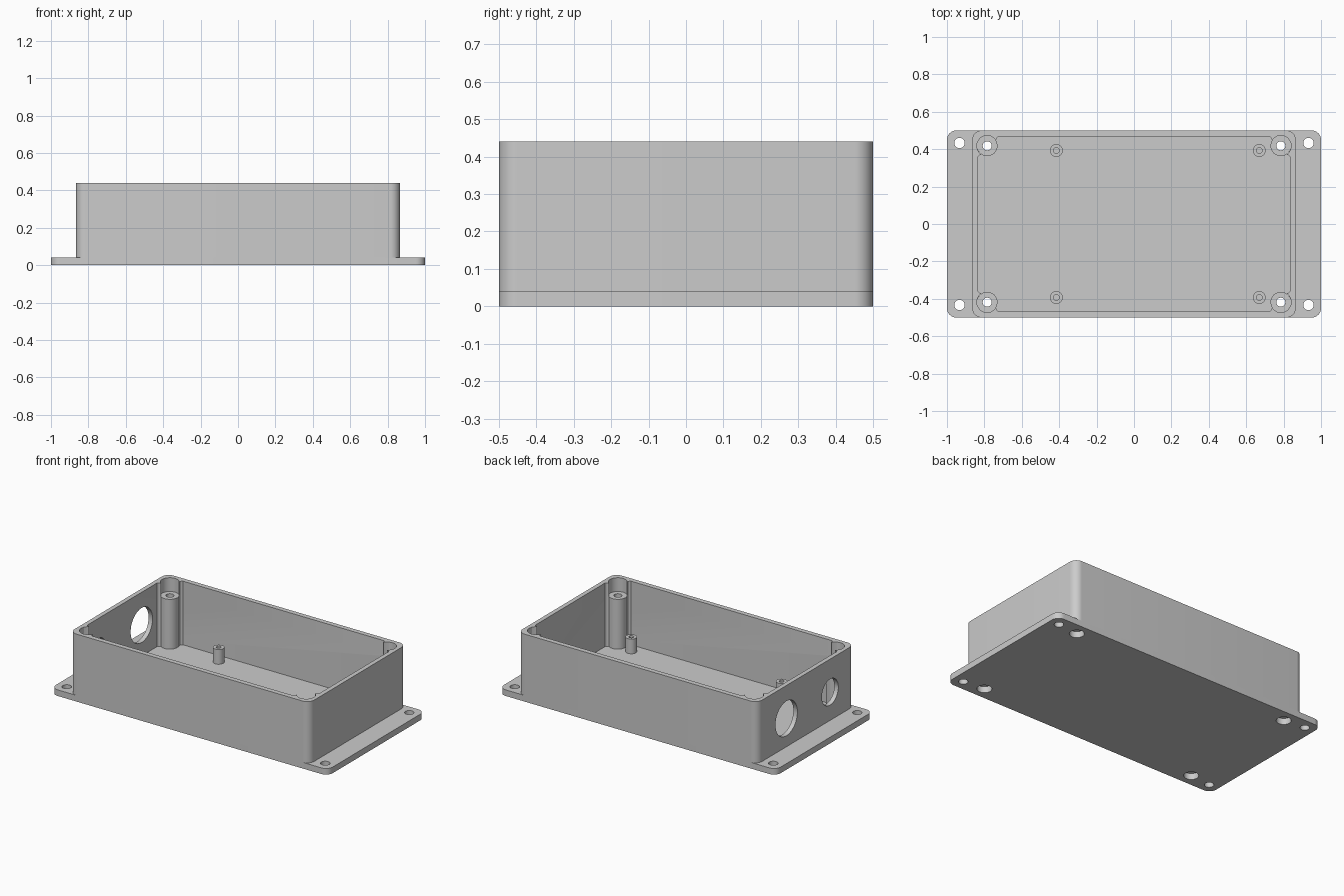
import bpy, bmesh
from math import cos, sin, pi, radians
from mathutils import Matrix

cube = bpy.data.objects.get("Cube")
if cube:
    bpy.data.objects.remove(cube, do_unlink=True)

grey = bpy.data.materials.new("plain grey")
grey.use_nodes = True
grey.diffuse_color = (0.6, 0.6, 0.6, 1)
grey.node_tree.nodes["Principled BSDF"].inputs["Base Color"].default_value = (0.6, 0.6, 0.6, 1)

# Main dimensions
HEIGHT, PLATE, FLOOR = 0.44, 0.04, 0.025
INNER_X, INNER_Y = 0.836, 0.468
POST_X, POST_Y, POST_R, POST_TOP = 0.785, 0.418, 0.055, 0.35
BORE, COUNTERBORE = 0.024, 0.044
SIDES = [(sx, sy) for sx in (-1, 1) for sy in (-1, 1)]


def make_object(name, bm):
    bmesh.ops.recalc_face_normals(bm, faces=bm.faces)
    mesh = bpy.data.meshes.new(name)
    bm.to_mesh(mesh)
    bm.free()
    mesh.materials.append(grey)
    obj = bpy.data.objects.new(name, mesh)
    bpy.context.collection.objects.link(obj)
    return obj


def prism(name, outline, z0, z1):
    bm = bmesh.new()
    face = bm.faces.new([bm.verts.new((x, y, z0)) for x, y in outline])
    top = bmesh.ops.extrude_face_region(bm, geom=[face], use_keep_orig=True)["geom"]
    verts = [v for v in top if isinstance(v, bmesh.types.BMVert)]
    bmesh.ops.translate(bm, verts=verts, vec=(0, 0, z1 - z0))
    return make_object(name, bm)


def rounded_rect(hx, hy, r, steps=10):
    points = []
    for quarter, (sx, sy) in enumerate([(1, 1), (-1, 1), (-1, -1), (1, -1)]):
        for i in range(steps + 1):
            a = (quarter + i / steps) * pi / 2
            points.append((sx * (hx - r) + r * cos(a), sy * (hy - r) + r * sin(a)))
    return points


def circle(x, y, r, n=40):
    return [(x + r * cos(2 * pi * i / n), y + r * sin(2 * pi * i / n)) for i in range(n)]


def lathe(name, x, y, profile, n=40):
    bm = bmesh.new()
    rings = [[bm.verts.new((px, py, z)) for px, py in circle(x, y, r, n)] for r, z in profile]
    for lower, upper in zip(rings, rings[1:]):
        for i in range(n):
            j = (i + 1) % n
            bm.faces.new((lower[i], lower[j], upper[j], upper[i]))
    return make_object(name, bm)


def cut(obj, cutters):
    for cutter in cutters:
        mod = obj.modifiers.new("cut", "BOOLEAN")
        mod.operation, mod.solver, mod.object = "DIFFERENCE", "EXACT", cutter
    graph = bpy.context.evaluated_depsgraph_get()
    obj_mesh = bpy.data.meshes.new_from_object(obj.evaluated_get(graph))
    obj.modifiers.clear()
    obj.data = obj_mesh
    for cutter in cutters:
        bpy.data.objects.remove(cutter, do_unlink=True)


parts = []

# Base plate with mounting ears, shallow floor recess and screw holes
base = prism("base_plate", rounded_rect(1, 0.5, 0.05), 0, PLATE)
cutters = [prism("recess", rounded_rect(INNER_X, INNER_Y, 0.05), FLOOR, 1)]
for sx, sy in SIDES:
    cutters.append(prism("ear_hole", circle(sx * 0.933, sy * 0.433, 0.028), -1, 1))
    cutters.append(prism("screw_hole", circle(sx * POST_X, sy * POST_Y, COUNTERBORE), -1, 1))
cut(base, cutters)
parts.append(base)

# Walls with corner pockets above the posts and two cable holes in one end
walls = prism("box_walls", rounded_rect(0.865, 0.5, 0.05), PLATE, HEIGHT)
cutters = [prism("cavity", rounded_rect(INNER_X, INNER_Y, 0.05), -1, 1)]
for sx, sy in SIDES:
    cutters.append(prism("pocket", circle(sx * POST_X, sy * POST_Y, POST_R), POST_TOP, 1))
for y, r in ((0.2, 0.113), (-0.25, 0.085)):
    hole = prism("cable_hole", circle(0, 0, r, 56), -0.1, 0.1)
    hole.data.transform(Matrix.Translation((-0.85, y, 0.225)) @ Matrix.Rotation(pi / 2, 4, "Y"))
    cutters.append(hole)
cut(walls, cutters)
parts.append(walls)

# Corner screw posts, hollow, with a counterbore below, and their webs
wall_gap_x, wall_gap_y = INNER_X - POST_X, INNER_Y - POST_Y
for sx, sy in SIDES:
    parts.append(lathe("screw_post", sx * POST_X, sy * POST_Y, [
        (COUNTERBORE, 0), (COUNTERBORE, PLATE), (BORE, PLATE), (BORE, POST_TOP),
        (POST_R, POST_TOP), (POST_R, FLOOR)]))
    web = [(0.06, 1), (0.051, 0.84), (0.047, 0.58), (0.04, 0.76), (0.024, 1)]
    along_x = [(sx * (POST_X - d), sy * (POST_Y + wall_gap_y * g)) for d, g in web]
    along_y = [(sx * (POST_X + wall_gap_x * g), sy * (POST_Y - d)) for d, g in web]
    for outline in (along_x, along_y):
        parts.append(prism("post_web", outline, FLOOR, HEIGHT))

# Circuit board standoffs with blind holes
for x in (-0.415, 0.67):
    for y in (-0.393, 0.393):
        parts.append(lathe("standoff", x, y, [
            (0.034, FLOOR), (0.034, 0.121), (0.015, 0.121), (0.015, FLOOR)], 32))

# Smooth shading with sharp edges kept
bpy.ops.object.select_all(action="DESELECT")
for part in parts:
    part.select_set(True)
bpy.context.view_layer.objects.active = base
bpy.ops.object.shade_smooth_by_angle(angle=radians(30))
